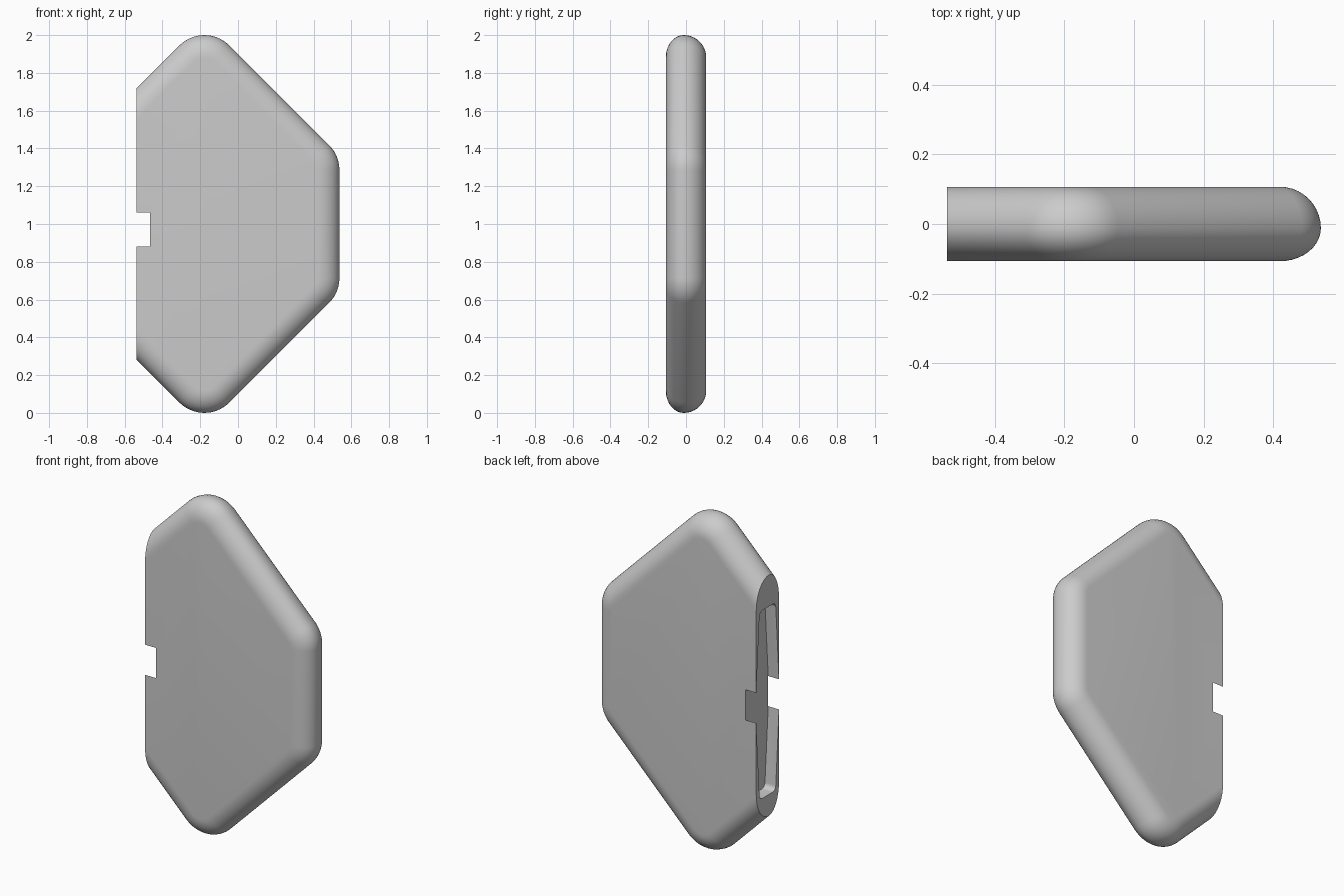
import bpy, bmesh
from math import sin, cos, pi, sqrt, tan, radians

cube = bpy.data.objects.get("Cube")
if cube:
    bpy.data.objects.remove(cube, do_unlink=True)

CUT_X, EDGE_X, HALF_Y, MID_Z = -0.538, 0.537, 0.107, 1.0
APEX_X, CORNER_R, ROUND_R, TIP_Y = -0.178, 0.187, 0.118, -0.012

grey = bpy.data.materials.new("plain_grey")
grey.use_nodes = True
grey.diffuse_color = (0.6, 0.6, 0.6, 1)
grey.node_tree.nodes["Principled BSDF"].inputs["Base Color"].default_value = (0.6, 0.6, 0.6, 1)


def loft(name, rings):
    """Join equal rings of points into a closed solid."""
    bm = bmesh.new()
    loops = [[bm.verts.new(p) for p in ring] for ring in rings]
    for a, b in zip(loops, loops[1:]):
        for i in range(len(a)):
            j = (i + 1) % len(a)
            bm.faces.new((a[i], a[j], b[j], b[i]))
    bm.faces.new(loops[0])
    bm.faces.new(loops[-1])
    bmesh.ops.recalc_face_normals(bm, faces=bm.faces)
    mesh = bpy.data.meshes.new(name)
    bm.to_mesh(mesh)
    bm.free()
    mesh.materials.append(grey)
    obj = bpy.data.objects.new(name, mesh)
    bpy.context.collection.objects.link(obj)
    return obj


def arc(cx, cz, r, start, end, steps=10):
    angles = [radians(start + (end - start) * i / steps) for i in range(steps + 1)]
    return [(cx + r * cos(a), cz + r * sin(a)) for a in angles]


def outline(inset):
    """Half hexagon outline with rounded corners, mirrored top to bottom."""
    r = CORNER_R - inset
    apex_z = 1 - CORNER_R
    side_x = EDGE_X - CORNER_R
    side_z = apex_z - (side_x - APEX_X)
    cut_z = apex_z + r * sqrt(2) - (APEX_X - CUT_X)
    top = arc(side_x, side_z, r, 0, 45) + arc(APEX_X, apex_z, r, 45, 135)
    top.append((CUT_X, cut_z))
    return top + [(x, -z) for x, z in reversed(top)]


# Plate body: two quarter rounds meeting at a slightly off-centre ridge
def edge_round(side, steps=10):
    height = HALF_Y - side * TIP_Y
    top = min(1, height / ROUND_R)
    result = []
    for i in range(steps + 1):
        a = pi / 2 * i / steps
        result.append((side * (HALF_Y - height * (1 - cos(a))), ROUND_R * (1 - sin(a))))
    return result


profile = edge_round(-1) + edge_round(1)[::-1][1:]
body = loft("plate_body", [[(x, y, z + MID_Z) for x, z in outline(d)] for y, d in profile])

# Edge slot: widens to its middle, where it opens through both faces
SLOT_Z, HALF_LEN, END_W, FLOOR_X, FILLET = 0.97, 0.56, 0.077, -0.467, 0.03
open_half = 0.095
slope = (HALF_Y - END_W) / (HALF_LEN - open_half)
mid_w = HALF_Y + slope * open_half
quarter = [(0, mid_w)] + [(z, y) for y, z in
           arc(END_W - FILLET, HALF_LEN - FILLET, FILLET, 0, 90, 6)]
half = quarter + [(z, -y) for z, y in reversed(quarter)]
ring = half + [(-z, -y) for z, y in half[1:-1]]
slot = loft("slot_cutter", [[(x, y, SLOT_Z + z) for z, y in ring]
                            for x in (CUT_X - 0.1, FLOOR_X)])
slot.hide_render = True

cut = body.modifiers.new("edge_slot", "BOOLEAN")
cut.operation = "DIFFERENCE"
cut.solver = "EXACT"
cut.object = slot
bpy.ops.object.select_all(action="DESELECT")
body.select_set(True)
bpy.context.view_layer.objects.active = body
bpy.ops.object.modifier_apply(modifier=cut.name)
bpy.data.objects.remove(slot, do_unlink=True)
bpy.ops.object.shade_smooth_by_angle(angle=radians(30))
